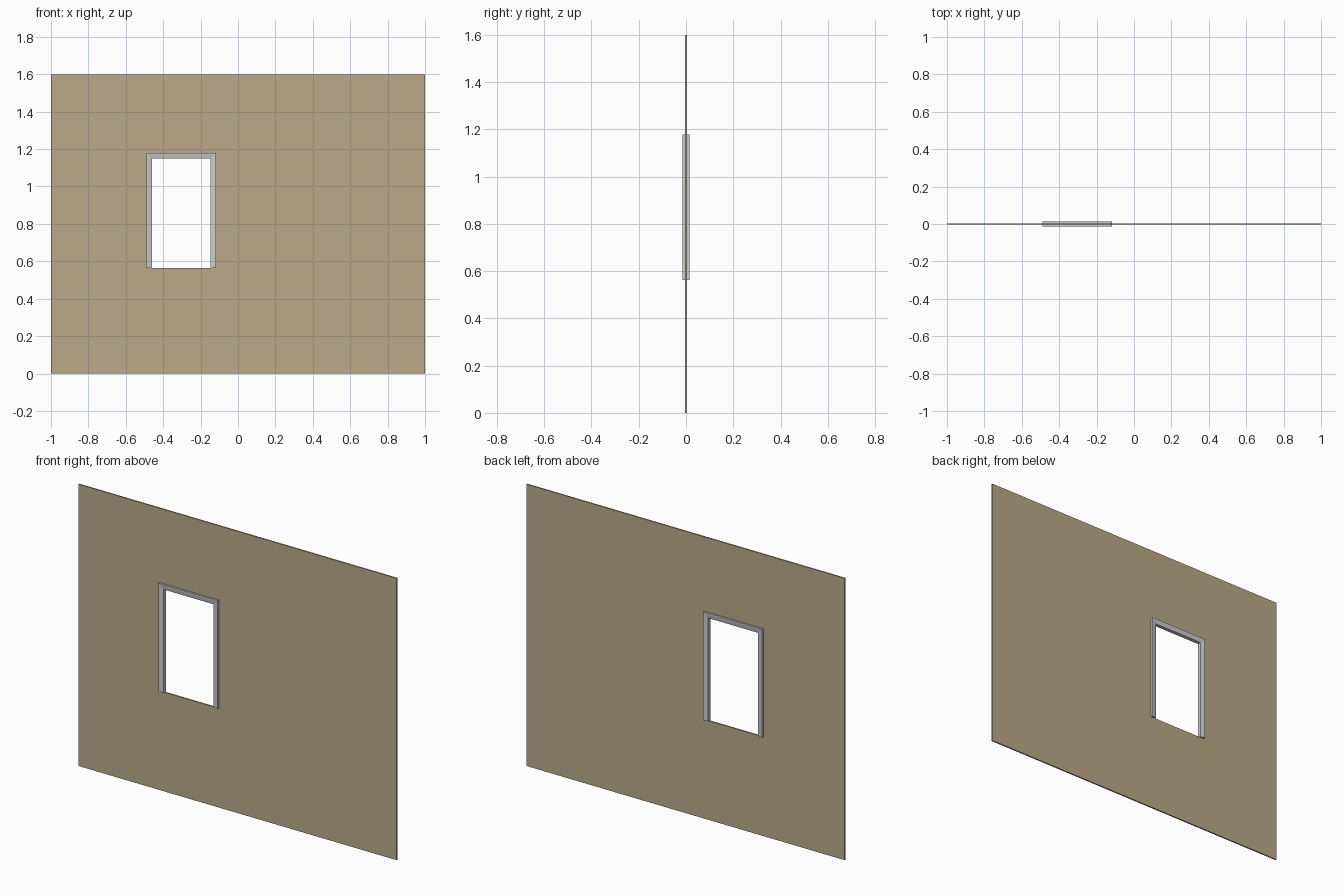
import bpy, bmesh

if "Cube" in bpy.data.objects:
    bpy.data.objects.remove(bpy.data.objects["Cube"])

WALL_T = 0.008                       # wall thickness
X0, X1, Z0, Z1 = -0.489, -0.118, 0.563, 1.178   # outer edges of the window trim
TRIM = 0.029                         # trim face width


def finish(bm, name, color=None):
    bmesh.ops.recalc_face_normals(bm, faces=bm.faces)
    mesh = bpy.data.meshes.new(name)
    bm.to_mesh(mesh)
    bm.free()
    obj = bpy.data.objects.new(name, mesh)
    bpy.context.collection.objects.link(obj)
    if color:
        mat = bpy.data.materials.new(name + "_paint")
        mat.diffuse_color = color
        mat.use_nodes = True
        mat.node_tree.nodes["Principled BSDF"].inputs["Base Color"].default_value = mat.diffuse_color
        mesh.materials.append(mat)
    return obj


# Wall: a 3 x 3 grid of panels with the window cell left out, then thickened
bm = bmesh.new()
xs = [-1, X0 + TRIM / 2, X1 - TRIM / 2, 1]
zs = [0, Z0, Z1 - TRIM / 2, 1.6]
grid = [[bm.verts.new((x, -WALL_T / 2, z)) for z in zs] for x in xs]
for i in range(3):
    for j in range(3):
        if (i, j) != (1, 1):
            bm.faces.new((grid[i][j], grid[i + 1][j],
                          grid[i + 1][j + 1], grid[i][j + 1]))
res = bmesh.ops.extrude_face_region(bm, geom=bm.faces[:], use_keep_orig=True)
bmesh.ops.translate(bm, vec=(0, WALL_T, 0),
                    verts=[g for g in res["geom"] if isinstance(g, bmesh.types.BMVert)])
# Merge each flat side into clean panels
bmesh.ops.dissolve_limit(bm, angle_limit=0.01, verts=bm.verts[:], edges=bm.edges[:])
finish(bm, "wall", (0.5, 0.4, 0.25, 1))

# Window trim: (inset, y) profile swept with mitres up, across and down
bm = bmesh.new()
half = [(0, -0.0145), (0.007, -0.0145), (TRIM, -0.0105)]
profile = half + [(d, -y) for d, y in reversed(half)]
path = [(X0, Z0, 1, 0), (X0, Z1, 1, -1), (X1, Z1, -1, -1), (X1, Z0, -1, 0)]
rings = [[bm.verts.new((x + d * dx, y, z + d * dz)) for d, y in profile]
         for x, z, dx, dz in path]
n = len(profile)
for a, b in zip(rings, rings[1:]):
    for k in range(n):
        bm.faces.new((a[k], a[(k + 1) % n], b[(k + 1) % n], b[k]))
bm.faces.new(rings[0])
bm.faces.new(rings[-1])
finish(bm, "window_trim")
